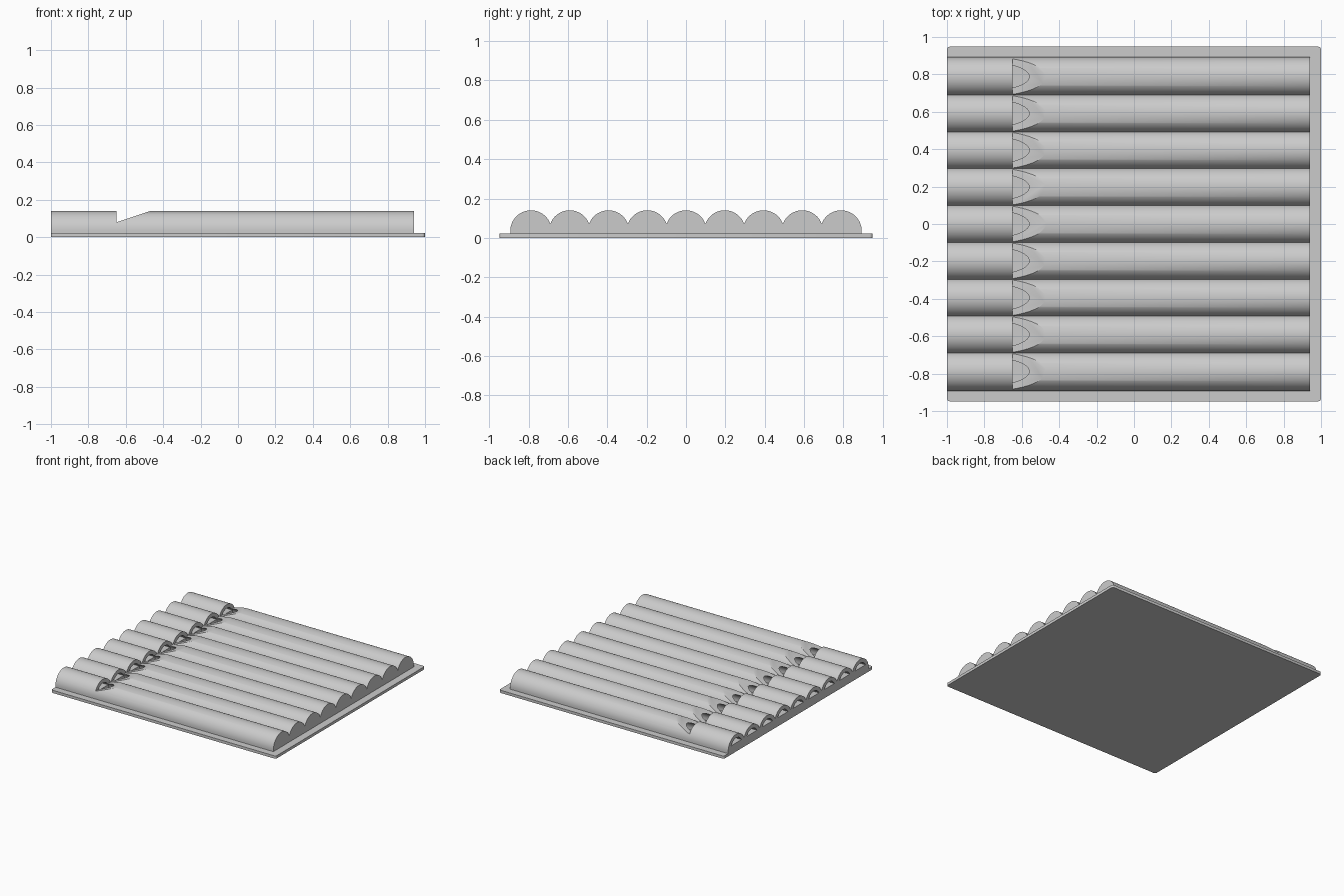
import bpy, bmesh, math

if "Cube" in bpy.data.objects:
    bpy.data.objects.remove(bpy.data.objects["Cube"], do_unlink=True)

PIPES, PITCH, RADIUS, BORE = 9, 0.197, 0.105, 0.075
AXIS_Z, PLATE_TOP = 0.035, 0.022
MOUTH_X, LIP_X, END_X = -1.0, -0.65, 0.94
centres = [(i - (PIPES - 1) / 2) * PITCH for i in range(PIPES)]

grey = bpy.data.materials.new("light grey")
grey.use_nodes = True
grey.diffuse_color = (0.6, 0.6, 0.6, 1)
grey.node_tree.nodes["Principled BSDF"].inputs["Base Color"].default_value = (0.6, 0.6, 0.6, 1)


def prism(name, profiles, direction):
    """Extrude each closed loop of points along a direction into one object."""
    bm = bmesh.new()
    for points in profiles:
        face = bm.faces.new([bm.verts.new(p) for p in points])
        top = bmesh.ops.extrude_face_region(bm, geom=[face], use_keep_orig=True)
        moved = [v for v in top["geom"] if isinstance(v, bmesh.types.BMVert)]
        bmesh.ops.translate(bm, verts=moved, vec=direction)
    bmesh.ops.recalc_face_normals(bm, faces=bm.faces)
    mesh = bpy.data.meshes.new(name)
    bm.to_mesh(mesh)
    bm.free()
    mesh.materials.append(grey)
    obj = bpy.data.objects.new(name, mesh)
    bpy.context.collection.objects.link(obj)
    return obj


def arc(x, y, radius, start, end, steps=32):
    angles = [start + (end - start) * i / steps for i in range(steps + 1)]
    return [(x, y + radius * math.cos(a), AXIS_Z + radius * math.sin(a)) for a in angles]


def activate(obj):
    bpy.ops.object.select_all(action='DESELECT')
    obj.select_set(True)
    bpy.context.view_layer.objects.active = obj


# Base plate with small rounded corners
r, hx, hy = 0.015, 1.0, 0.948
outline = []
for q, (sx, sy) in enumerate([(1, 1), (-1, 1), (-1, -1), (1, -1)]):
    for k in range(5):
        a = (q + k / 4) * math.pi / 2
        outline.append((sx * (hx - r) + r * math.cos(a), sy * (hy - r) + r * math.sin(a), 0))
prism("base_plate", [outline], (0, 0, PLATE_TOP))

# Row of joined pipes as one scalloped profile
valley = math.acos(PITCH / 2 / RADIUS)
profile = []
for i, y in enumerate(reversed(centres)):
    start = 0 if i == 0 else valley
    end = math.pi if i == PIPES - 1 else math.pi - valley
    points = arc(MOUTH_X, y, RADIUS, start, end)
    profile += points if i == 0 else points[1:]
edge = centres[-1] + RADIUS
profile += [(MOUTH_X, -edge, PLATE_TOP), (MOUTH_X, edge, PLATE_TOP)]
pipes = prism("pipes", [profile], (END_X - MOUTH_X, 0, 0))

# Hollow bores, open to the plate below
bores = []
for y in centres:
    bores.append(arc(LIP_X, y, BORE, 0, math.pi)
                 + [(LIP_X, y - BORE, 0.01), (LIP_X, y + BORE, 0.01)])
bore_cutter = prism("bore_cutter", bores, (END_X - 0.07 - LIP_X, 0, 0))

# Narrow air channels above the mouthpiece blocks
floor_angle = math.asin((0.07 - AXIS_Z) / 0.074)
channels = [arc(MOUTH_X - 0.02, y, 0.074, floor_angle, math.pi - floor_angle, 24) for y in centres]
channel_cutter = prism("channel_cutter", channels, (LIP_X - MOUTH_X + 0.03, 0, 0))

# Sloping sound notches
notch = [(LIP_X, -1, 0.08), (LIP_X, -1, 0.2), (-0.29, -1, 0.2)]
notch_cutter = prism("notch_cutter", [notch], (0, 2, 0))

for cutter in (bore_cutter, channel_cutter, notch_cutter):
    cut = pipes.modifiers.new(cutter.name, 'BOOLEAN')
    cut.operation = 'DIFFERENCE'
    cut.solver = 'EXACT'
    cut.object = cutter
    cutter.hide_render = True
activate(pipes)
for cut in list(pipes.modifiers):
    bpy.ops.object.modifier_apply(modifier=cut.name)
for cutter in (bore_cutter, channel_cutter, notch_cutter):
    bpy.data.objects.remove(cutter, do_unlink=True)

# Smooth round surfaces, sharp rims
for obj in (pipes, bpy.data.objects["base_plate"]):
    activate(obj)
    bpy.ops.object.shade_smooth_by_angle(angle=math.radians(30))
